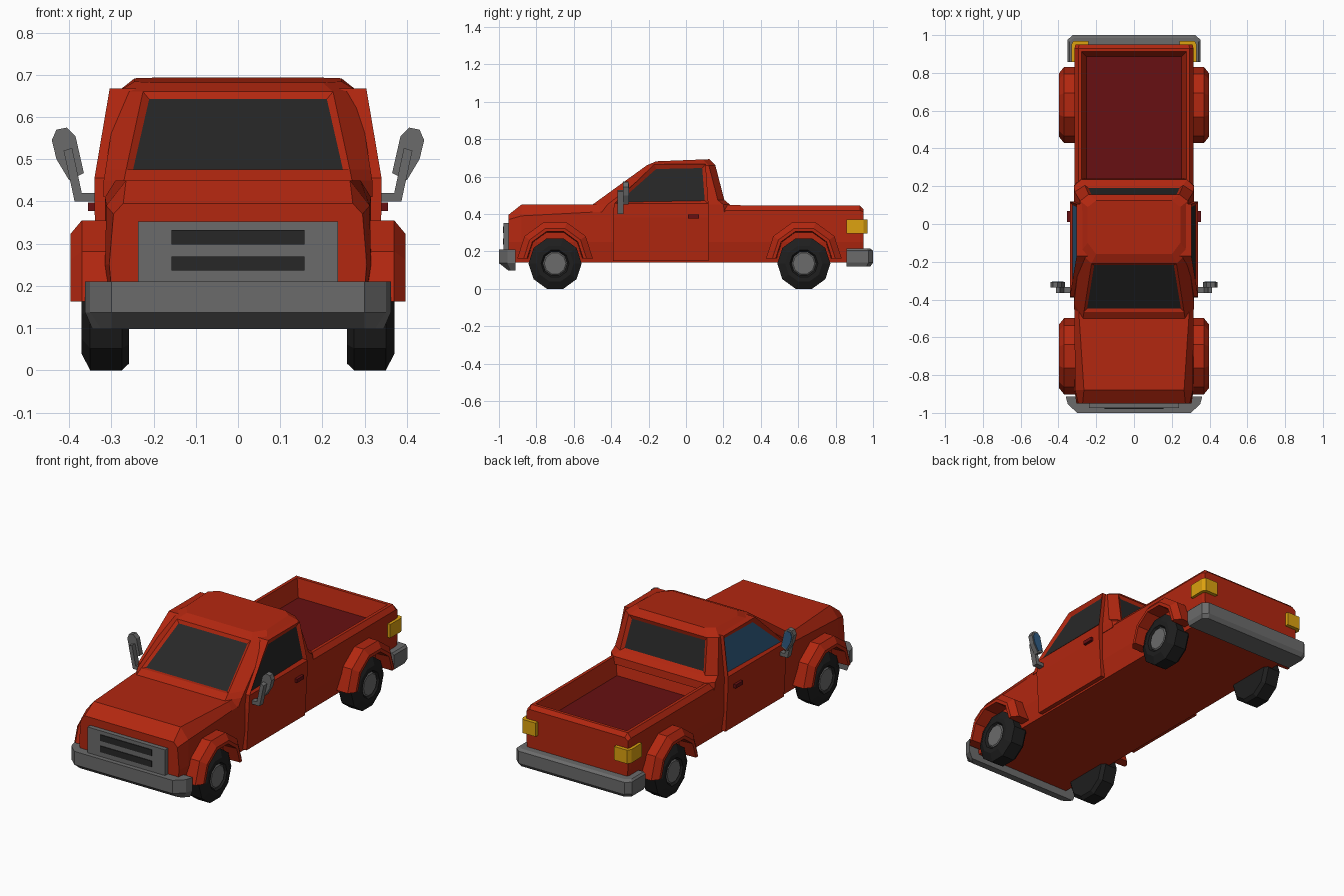
import bpy, bmesh, math
from mathutils import Vector

if "Cube" in bpy.data.objects:
    bpy.data.objects.remove(bpy.data.objects["Cube"])


def material(name, rgb):
    m = bpy.data.materials.new(name)
    m.diffuse_color = (*rgb, 1)
    m.use_nodes = True
    m.node_tree.nodes["Principled BSDF"].inputs["Base Color"].default_value = m.diffuse_color
    return m


RED = material("red paint", (0.445, 0.020, 0.005))
DARK_RED = material("dark red", (0.135, 0.005, 0.006))
GREY = material("grey metal", (0.147, 0.147, 0.147))
TYRE = material("black rubber", (0.013, 0.013, 0.013))
GLASS = material("dark glass", (0.020, 0.020, 0.020))
BLUE = material("blue glass", (0.030, 0.110, 0.230))
YELLOW = material("yellow light", (0.72, 0.36, 0.005))


def loft(name, rings, mat, sx=1, recesses=(), closed=False):
    """Skin equal-length rings; recesses = (face test, [(inset, depth)...], material)."""
    bm = bmesh.new()
    vs = [[bm.verts.new((p[0] * sx, p[1], p[2])) for p in r] for r in rings]
    n = len(rings[0])
    pairs = list(zip(vs, vs[1:])) + ([(vs[-1], vs[0])] if closed else [])
    for a, b in pairs:
        for i in range(n):
            bm.faces.new((a[i], a[(i + 1) % n], b[(i + 1) % n], b[i]))
    if not closed:
        bm.faces.new(vs[0])
        bm.faces.new(vs[-1])
    bmesh.ops.recalc_face_normals(bm, faces=bm.faces)
    mats = [mat]
    for test, steps, inner in recesses:
        bm.normal_update()
        faces = [f for f in bm.faces if test(f.calc_center_median(), f.normal)]
        for thick, depth in steps:
            bmesh.ops.inset_individual(bm, faces=faces, thickness=thick, depth=depth)
        mats.append(inner)
        for f in faces:
            f.material_index = len(mats) - 1
    me = bpy.data.meshes.new(name)
    bm.to_mesh(me)
    bm.free()
    for m in mats:
        me.materials.append(m)
    ob = bpy.data.objects.new(name, me)
    bpy.context.collection.objects.link(ob)
    return ob


def mirrored(half):
    """Close a half outline by reflecting it across x = 0."""
    return half + [(-p[0],) + tuple(p[1:]) for p in reversed(half)]


def box(name, x0, x1, y0, y1, z0, z1, mat, sx=1):
    rings = [[(x0, y0, z), (x1, y0, z), (x1, y1, z), (x0, y1, z)] for z in (z0, z1)]
    return loft(name, rings, mat, sx)


def plate_y(name, pts, y0, y1, mat, sx=1):
    return loft(name, [[(x, y, z) for x, z in pts] for y in (y0, y1)], mat, sx)


# Lower body with bonnet and recessed cargo bed
sections = [
    (-0.95, [(.295, .14), (.305, .25), (.295, .37), (.272, .395)]),
    (-0.88, [(.30, .14), (.315, .25), (.312, .39), (.265, .45)]),
    (-0.50, [(.30, .14), (.315, .25), (.315, .41), (.29, .45)]),
    (0.20, [(.30, .14), (.315, .25), (.315, .42), (.295, .447)]),
    (0.93, [(.30, .14), (.315, .25), (.315, .42), (.295, .445)]),
    (0.95, [(.295, .14), (.31, .25), (.31, .41), (.29, .425)]),
]
loft("body", [mirrored([(x, y, z) for x, z in half]) for y, half in sections], RED,
     recesses=[(lambda c, n: n.z > .9 and .4 < c.y < .8 and abs(c.x) < .1,
                [(.025, 0), (.035, -.095)], DARK_RED)])

# Cab: stacked horizontal outlines (z, front x, front y, side x, side y, back x, back y)
layers = [
    (.41, .275, -.53, .318, -.45, .29, .24),
    (.45, .27, -.50, .318, -.42, .28, .235),
    (.475, .265, -.4655, .314, -.388, .26, .205),
    (.66, .225, -.21, .285, -.15, .24, .157),
    (.688, .20, -.16, .245, -.10, .20, .125),
]
rings = []
for z, xf, yf, xs, ys, xb, yb in layers:
    tilt = .04 if z > .67 else 0
    half = [(xf, yf), (xs, ys), (xs, yb - .035), (xb, yb)]
    rings.append(mirrored([(x, y, z + tilt * y) for x, y in half]))
loft("cab", rings, RED, recesses=[
    (lambda c, n: n.y < -.3 and abs(c.x) < .01 and .5 < c.z < .6, [(.022, -.01)], GLASS),
    (lambda c, n: n.y > .3 and abs(c.x) < .01 and .5 < c.z < .6, [(.025, -.01)], GLASS)])

# Doors with recessed windows, and handles
for side, sx in (("right", 1), ("left", -1)):
    rings = []
    for z, xi, xo, y0, y1 in ((.15, .25, .326, -.39, .12), (.38, .25, .34, -.39, .12),
                              (.455, .25, .34, -.385, .12), (.667, .23, .304, -.17, .105)):
        rings.append([(xi, y0, z), (xo, y0, z), (xo, y1, z), (xi, y1, z)])
    loft(side + "_door", rings, RED, sx, [
        (lambda c, n: abs(n.x) > .8 and abs(c.x) > .3 and c.z > .5, [(.027, -.012)],
         GLASS if sx > 0 else BLUE)])
    box(side + "_door_handle", .33, .355, .01, .07, .377, .397, DARK_RED, sx)

    # Wing mirror: bent arm, head and glass
    plate_y(side + "_mirror_arm", [(.33, .40), (.387, .40), (.413, .52), (.393, .527),
                                   (.37, .42), (.33, .42)], -.365, -.333, GREY, sx)
    head = [(.40, .45), (.43, .50), (.441, .545), (.43, .57), (.405, .575),
            (.385, .555), (.365, .467)]
    plate_y(side + "_mirror_head", head, -.337, -.308, GREY, sx)
    plate_y(side + "_mirror_glass", [(.404 + (x - .404) * .78, .515 + (z - .515) * .82)
                                     for x, z in head], -.31, -.304, BLUE, sx)

    # Tail light wrapping round the rear corner
    plan = [(.30, .857), (.33, .857), (.332, .95), (.32, .97), (.24, .97), (.24, .93)]
    loft(side + "_tail_light", [[(x, y, z) for x, y in plan] for z in (.295, .37)],
         YELLOW, sx)

    for end, cy in (("front", -.70), ("rear", .63)):
        # Angular wheel arch
        rings = []
        for k in range(6):
            a = math.radians(36 * k)
            rings.append([(x, cy + r * math.cos(a), .163 + r * math.sin(a)) for x, r in
                          ((.29, .202), (.37, .202), (.397, .168), (.397, .15), (.29, .145))])
        loft(f"{end}_{side}_wheel_arch", rings, RED, sx)

        # Ten-sided tyre and hub, turned about the axle
        for part, prof, mat in (
                ("tyre", [(.258, 0.02), (.258, .125), (.275, .142), (.35, .142),
                          (.371, .10), (.371, .075), (.36, .066), (.36, .02)], TYRE),
                ("hub", [(.30, .065), (.362, .065), (.367, .058)], GREY)):
            rings = [[(x, cy + r * math.cos(math.radians(36 * k)),
                       .135 + r * math.sin(math.radians(36 * k))) for k in range(10)]
                     for x, r in prof]
            loft(f"{end}_{side}_{part}", rings, mat, sx)

# Bumpers with chamfered lower edges
front = [(.362, -.912), (.35, -.955), (.30, -1.0)]
low = [(.345, -.912), (.325, -.935), (.30, -.95)]
loft("front_bumper", [mirrored([(x, y, z) for x, y in pts]) for pts, z in
                      ((low, .098), (front, .137), (front, .21))], GREY)
rear = [(.352, .857), (.352, .975), (.325, 1.0)]
low = [(.342, .857), (.342, .965), (.315, .985)]
loft("rear_bumper", [mirrored([(x, y, z) for x, y in pts]) for pts, z in
                     ((low, .118), (rear, .14), (rear, .205), (low, .215))], GREY)

# Grille plate with two dark slots
box("grille", -.237, .237, -.975, -.94, .20, .352, GREY)
for name, z in (("upper", .315), ("lower", .253)):
    box(name + "_grille_slot", -.157, .157, -.979, -.972, z - .017, z + .017, GLASS)
